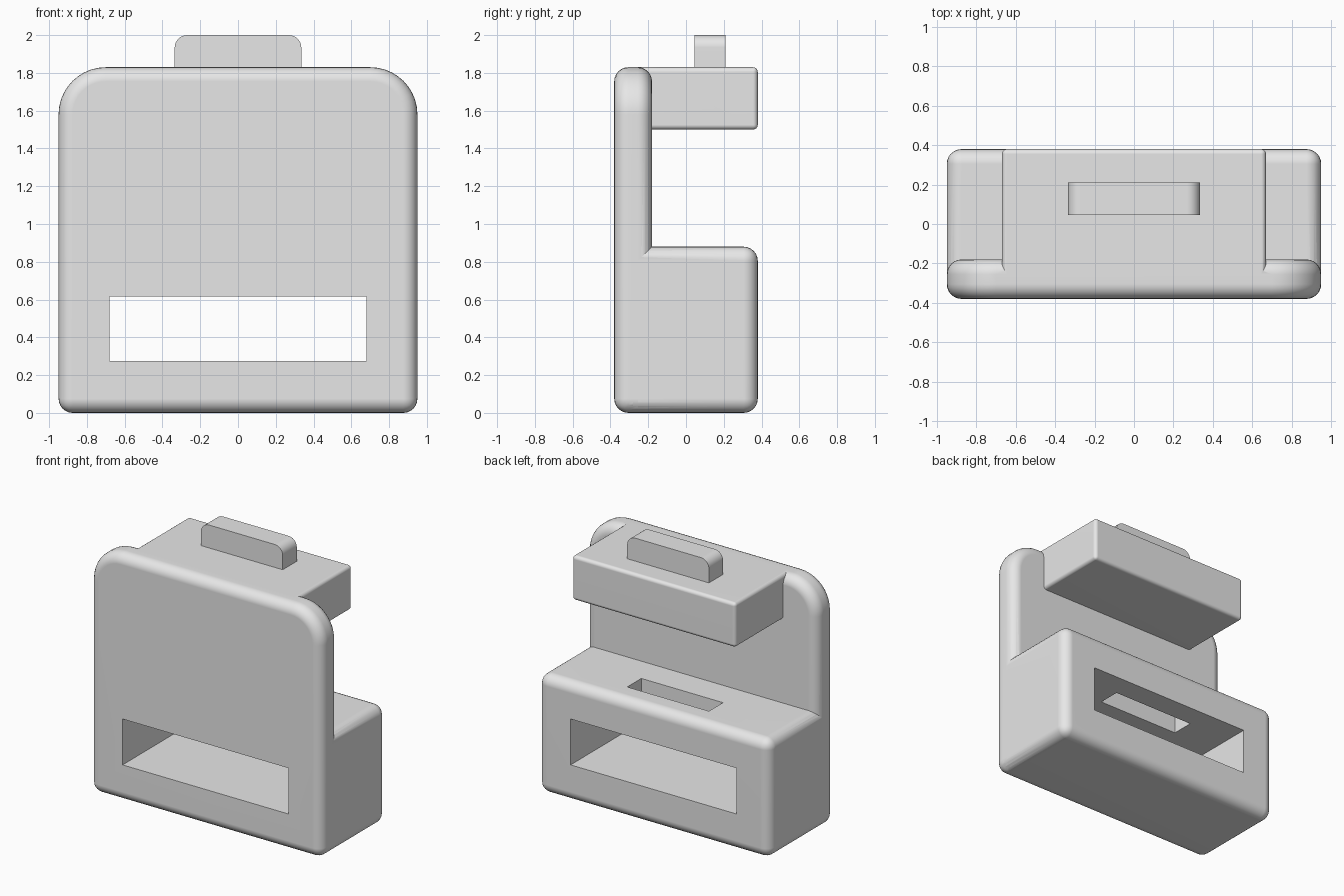
import bpy, bmesh, math
from mathutils import Vector

default = bpy.data.objects.get("Cube")
if default:
    bpy.data.objects.remove(default, do_unlink=True)

grey = bpy.data.materials.new("light_grey")
grey.use_nodes = True
grey.diffuse_color = (0.8, 0.8, 0.8, 1)
grey.node_tree.nodes["Principled BSDF"].inputs["Base Color"].default_value = (0.8, 0.8, 0.8, 1)


def along_y(edge):
    d = edge.verts[1].co - edge.verts[0].co
    return abs(d.y) > abs(d.x) + abs(d.z)


def bevel(bm, rule, radius, segments):
    bmesh.ops.bevel(bm, geom=[e for e in bm.edges if rule(e)], offset=radius,
                    segments=segments, profile=0.5, affect='EDGES')


def box(name, low, high, *bevels):
    """Box between two corners, with (rule, radius, segments) bevels in order."""
    low, high = Vector(low), Vector(high)
    bm = bmesh.new()
    bmesh.ops.create_cube(bm, size=1)
    for v in bm.verts:
        v.co = (low + high) / 2 + v.co * (high - low)
    for b in bevels:
        bevel(bm, *b)
    bmesh.ops.recalc_face_normals(bm, faces=bm.faces)
    mesh = bpy.data.meshes.new(name)
    bm.to_mesh(mesh)
    bm.free()
    mesh.materials.append(grey)
    obj = bpy.data.objects.new(name, mesh)
    bpy.context.collection.objects.link(obj)
    return obj


def combine(obj, other, operation):
    mod = obj.modifiers.new(operation.title(), 'BOOLEAN')
    mod.operation, mod.solver, mod.object = operation, 'EXACT', other
    bpy.context.view_layer.objects.active = obj
    bpy.ops.object.modifier_apply(modifier=mod.name)
    bpy.data.objects.remove(other, do_unlink=True)


def smooth(obj):
    bpy.ops.object.select_all(action='DESELECT')
    obj.select_set(True)
    bpy.context.view_layer.objects.active = obj
    bpy.ops.object.shade_smooth_by_angle(angle=math.radians(30))
    mod = obj.modifiers.new("Weighted Normal", 'WEIGHTED_NORMAL')
    mod.keep_sharp = True


def sharp(edge):
    return edge.calc_face_angle(0) > math.radians(45)


def top_corner(edge):
    return along_y(edge) and all(v.co.z > 1 for v in edge.verts)


def behind_front(edge):
    return sharp(edge) and any(v.co.y > 0 for v in edge.verts)


# Upright front plate with big top corners
body = box("body", (-0.95, -0.38, 0), (0.95, -0.18, 1.83),
           (top_corner, 0.25, 10), (sharp, 0.075, 6))

# Deep base and overhanging head, both running into the plate
base = box("base", (-0.95, -0.28, 0), (0.95, 0.38, 0.88), (behind_front, 0.075, 6))
head = box("head", (-0.67, -0.28, 1.5), (0.67, 0.38, 1.83), (behind_front, 0.025, 4))
combine(body, base, 'UNION')
combine(body, head, 'UNION')

# Tunnel through the base, and the slot that opens down into it
tunnel = box("tunnel_cutter", (-0.68, -1, 0.275), (0.68, 1, 0.615))
slot = box("slot_cutter", (-0.335, 0.045, 0.5), (0.335, 0.21, 1.0))
combine(body, tunnel, 'DIFFERENCE')
combine(body, slot, 'DIFFERENCE')
smooth(body)

# Lever tab on top of the head
tab = box("top_tab", (-0.335, 0.045, 1.7), (0.335, 0.21, 2.0), (top_corner, 0.065, 6))
smooth(tab)
